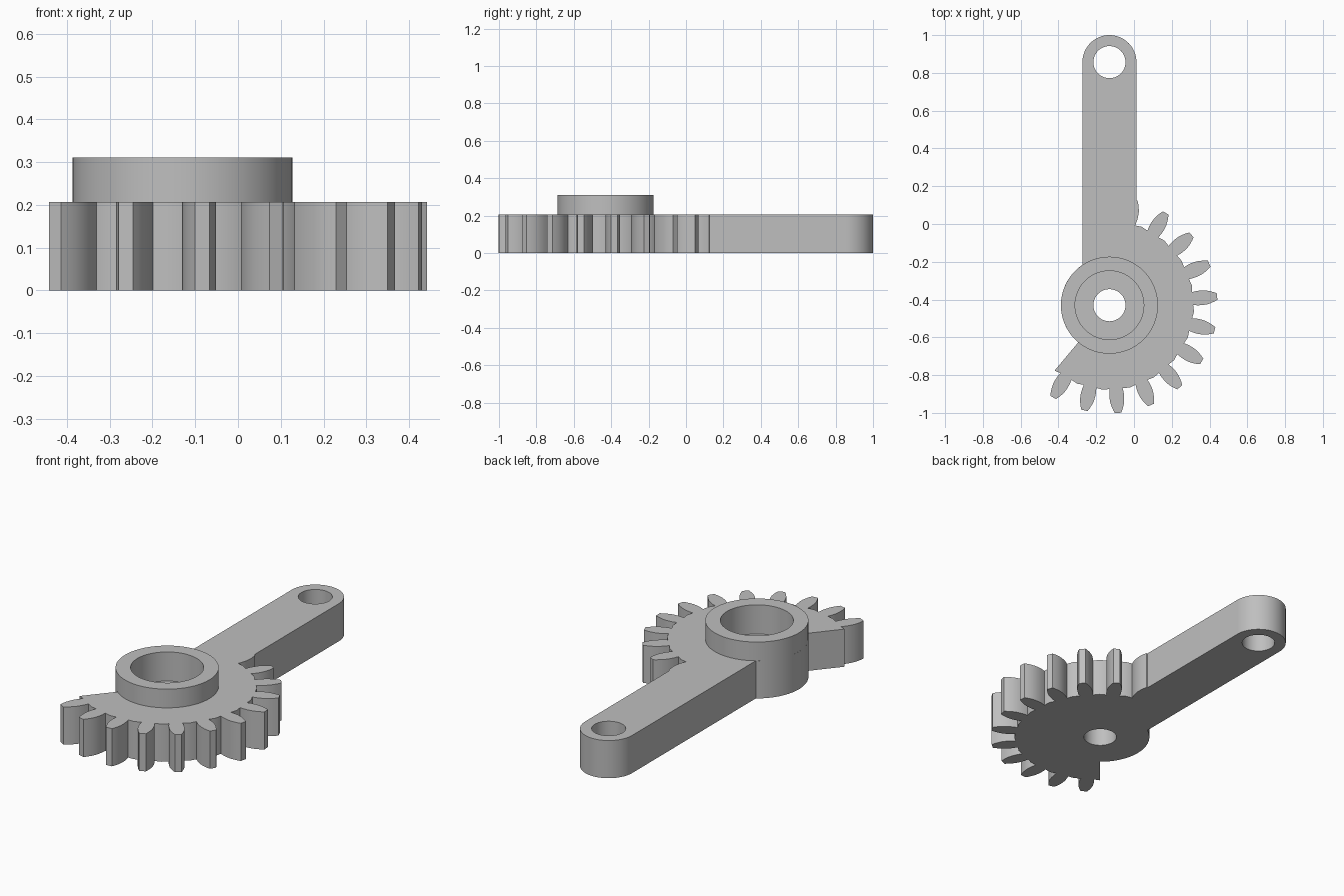
import bpy
import bmesh
from math import sin, cos, acos, pi, radians, degrees
from mathutils import Vector

if "Cube" in bpy.data.objects:
    bpy.data.objects.remove(bpy.data.objects["Cube"], do_unlink=True)

PIVOT = Vector((-0.13, -0.43))      # gear and hub axis
ARM_END = Vector((-0.13, 0.857))    # axis of the far arm hole
ARM_R, HUB_R, ROOT_R = 0.143, 0.257, 0.452
PLATE_H, HUB_H, FLOOR_Z = 0.207, 0.31, 0.15
BORE_R, SEAT_R = 0.085, 0.182
PITCH, FIRST_TOOTH, TEETH = 18, -121.4, 12

# Half tooth: radius along the tooth, half width
FLANK = [(0.442, 0.034), (0.465, 0.038), (0.49, 0.039), (0.515, 0.037),
         (0.535, 0.032), (0.555, 0.025), (0.572, 0.017)]

grey = bpy.data.materials.new("plain grey")
grey.use_nodes = True
colour = (0.52, 0.52, 0.52, 1)
grey.diffuse_color = colour
grey.node_tree.nodes["Principled BSDF"].inputs["Base Color"].default_value = colour


def polar(centre, r, deg):
    a = radians(deg)
    return centre + Vector((r * cos(a), r * sin(a)))


def arc(centre, r, start, end, steps):
    return [polar(centre, r, start + (end - start) * i / steps) for i in range(steps + 1)]


def prism(name, outline, z0, z1):
    """Extrude a counter-clockwise outline between two heights."""
    bm = bmesh.new()
    base = bm.faces.new([bm.verts.new((p.x, p.y, z0)) for p in outline])
    top = bmesh.ops.extrude_face_region(bm, geom=[base], use_keep_orig=True)
    verts = [g for g in top["geom"] if isinstance(g, bmesh.types.BMVert)]
    bmesh.ops.translate(bm, verts=verts, vec=(0, 0, z1 - z0))
    bmesh.ops.recalc_face_normals(bm, faces=bm.faces)
    mesh = bpy.data.meshes.new(name)
    bm.to_mesh(mesh)
    bm.free()
    mesh.materials.append(grey)
    ob = bpy.data.objects.new(name, mesh)
    bpy.context.collection.objects.link(ob)
    return ob


def cylinder(name, centre, r, z0, z1):
    return prism(name, arc(centre, r, 0, 360, 64)[:-1], z0, z1)


def activate(ob):
    bpy.ops.object.select_all(action='DESELECT')
    ob.select_set(True)
    bpy.context.view_layer.objects.active = ob


def cut(ob, cutter):
    activate(ob)
    mod = ob.modifiers.new("cut", 'BOOLEAN')
    mod.operation, mod.solver, mod.object = 'DIFFERENCE', 'EXACT', cutter
    bpy.ops.object.modifier_apply(modifier=mod.name)


def tooth(deg):
    """Points of one tooth, right flank outwards and left flank back."""
    a = radians(deg)
    out, side = Vector((cos(a), sin(a))), Vector((-sin(a), cos(a)))
    right = [PIVOT + out * r - side * w for r, w in FLANK]
    left = [PIVOT + out * r + side * w for r, w in reversed(FLANK)]
    return right, left


# Plate outline: rounded arm end, hub back, then the toothed sector
meet = degrees(acos(-ARM_R / HUB_R))
outline = arc(ARM_END, ARM_R, 0, 180, 32)
outline += arc(PIVOT, HUB_R, meet, 230, 24)
outline += [polar(PIVOT, ROOT_R, 230)]
for i in range(TEETH):
    angle = FIRST_TOOTH + PITCH * i
    right, left = tooth(angle)
    outline += right
    if i < TEETH - 1:
        outline += left + [polar(PIVOT, ROOT_R - 0.003, angle + PITCH / 2)]
# The last tooth runs into the arm
outline += [Vector((ARM_END.x + ARM_R, outline[-1].y + 0.002))]

plate = prism("toothed_lever_plate", outline, 0, PLATE_H)
collar = cylinder("hub_collar", PIVOT, HUB_R, PLATE_H, HUB_H)

# Bearing seat, shaft bore and arm hole
seat = cylinder("seat_cutter", PIVOT, SEAT_R, FLOOR_Z, 0.5)
bore = cylinder("bore_cutter", PIVOT, BORE_R, -0.1, 0.5)
hole = cylinder("arm_hole_cutter", ARM_END, BORE_R, -0.1, 0.5)
for cutter in (seat, bore, hole):
    cut(plate, cutter)
cut(collar, seat)
for cutter in (seat, bore, hole):
    bpy.data.objects.remove(cutter, do_unlink=True)

for ob in (plate, collar):
    activate(ob)
    bpy.ops.object.shade_smooth_by_angle(angle=radians(30))
